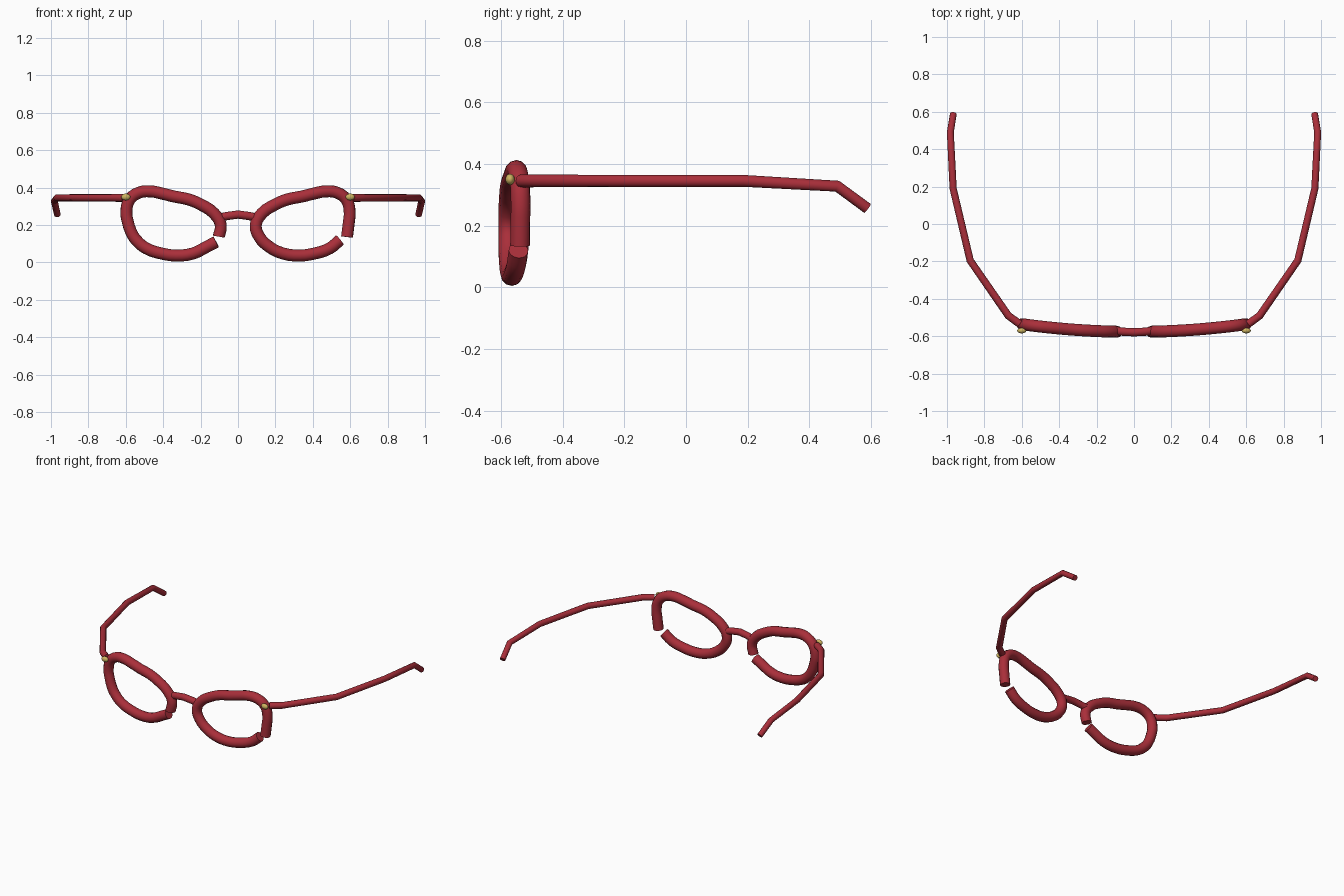
import bpy
import math

cube = bpy.data.objects.get("Cube")
if cube:
    bpy.data.objects.remove(cube, do_unlink=True)


def make_material(name, rgb):
    mat = bpy.data.materials.new(name)
    mat.use_nodes = True
    mat.diffuse_color = (*rgb, 1)
    mat.node_tree.nodes["Principled BSDF"].inputs["Base Color"].default_value = (*rgb, 1)
    return mat


red = make_material("frame red", (0.40, 0.028, 0.042))
gold = make_material("hinge gold", (0.62, 0.46, 0.12))


def finish(obj, name, mat):
    obj.name = name
    obj.data.name = name
    obj.data.materials.clear()
    obj.data.materials.append(mat)
    bpy.ops.object.select_all(action="DESELECT")
    obj.select_set(True)
    bpy.context.view_layer.objects.active = obj
    bpy.ops.object.shade_smooth_by_angle(angle=math.radians(40))


def tube(name, points, radius, curved=False, taper=1.0):
    """Capped round tube along a path, optionally smoothed and tapered."""
    curve = bpy.data.curves.new(name, "CURVE")
    curve.dimensions = "3D"
    curve.bevel_depth = radius
    curve.bevel_resolution = 4
    curve.resolution_u = 3
    curve.use_fill_caps = True
    spline = curve.splines.new("BEZIER" if curved else "POLY")
    knots = spline.bezier_points if curved else spline.points
    knots.add(len(points) - 1)
    for i, (knot, p) in enumerate(zip(knots, points)):
        knot.radius = 1 + (taper - 1) * i / (len(points) - 1)
        if curved:
            knot.co = p
            knot.handle_left_type = knot.handle_right_type = "AUTO"
        else:
            knot.co = (*p, 1)
    obj = bpy.data.objects.new(name, curve)
    bpy.context.collection.objects.link(obj)
    bpy.ops.object.select_all(action="DESELECT")
    obj.select_set(True)
    bpy.context.view_layer.objects.active = obj
    bpy.ops.object.convert(target="MESH")
    finish(bpy.context.object, name, red)


def wrap(x, z):
    """Place a front outline point on the gently curved face."""
    return (x, -0.577 + 0.115 * x * x, z)


# Rim outline, split into runs so each rim can be opened at its own seam
bottom = [(0.49, 0.075), (0.41, 0.048), (0.33, 0.037), (0.24, 0.048), (0.165, 0.085)]
inner = [(0.112, 0.14), (0.095, 0.20)]
top = [(0.128, 0.262), (0.20, 0.31), (0.265, 0.337), (0.34, 0.352), (0.405, 0.368),
       (0.467, 0.380), (0.53, 0.373), (0.58, 0.335), (0.597, 0.27)]
outer = [(0.59, 0.22), (0.565, 0.15)]

# Left rim opens at its outer side, right rim at its inner side
left_path = [(0.545, 0.12)] + bottom + inner + top + [(0.592, 0.21), (0.583, 0.136)]
right_path = [(0.117, 0.11)] + bottom[::-1] + [(0.54, 0.115)] + outer[::-1] + top[::-1] \
    + [(0.092, 0.20), (0.103, 0.138)]
tube("left_rim", [wrap(x, z) for x, z in left_path], 0.032, curved=True)
tube("right_rim", [wrap(-x, z) for x, z in right_path], 0.032, curved=True)

# Nose bridge
tube("bridge", [(-0.105, -0.57, 0.238), (-0.06, -0.576, 0.248), (0, -0.579, 0.256),
                (0.06, -0.576, 0.248), (0.105, -0.57, 0.238)], 0.022)

# Arms with hooked tips, and the hinge studs
arm = [(0.61, -0.535, 0.345), (0.672, -0.49, 0.345), (0.876, -0.195, 0.345),
       (0.967, 0.19, 0.345), (0.982, 0.49, 0.328), (0.966, 0.588, 0.256)]
for side, sign in (("left", 1), ("right", -1)):
    tube(side + "_arm", [(sign * x, y, z) for x, y, z in arm], 0.021, taper=0.85)
    bpy.ops.mesh.primitive_uv_sphere_add(segments=16, ring_count=10, radius=1,
                                         location=(sign * 0.6, -0.57, 0.35))
    stud = bpy.context.object
    stud.scale = (0.025, 0.015, 0.018)
    bpy.ops.object.transform_apply(location=False, rotation=False, scale=True)
    finish(stud, side + "_hinge_stud", gold)
